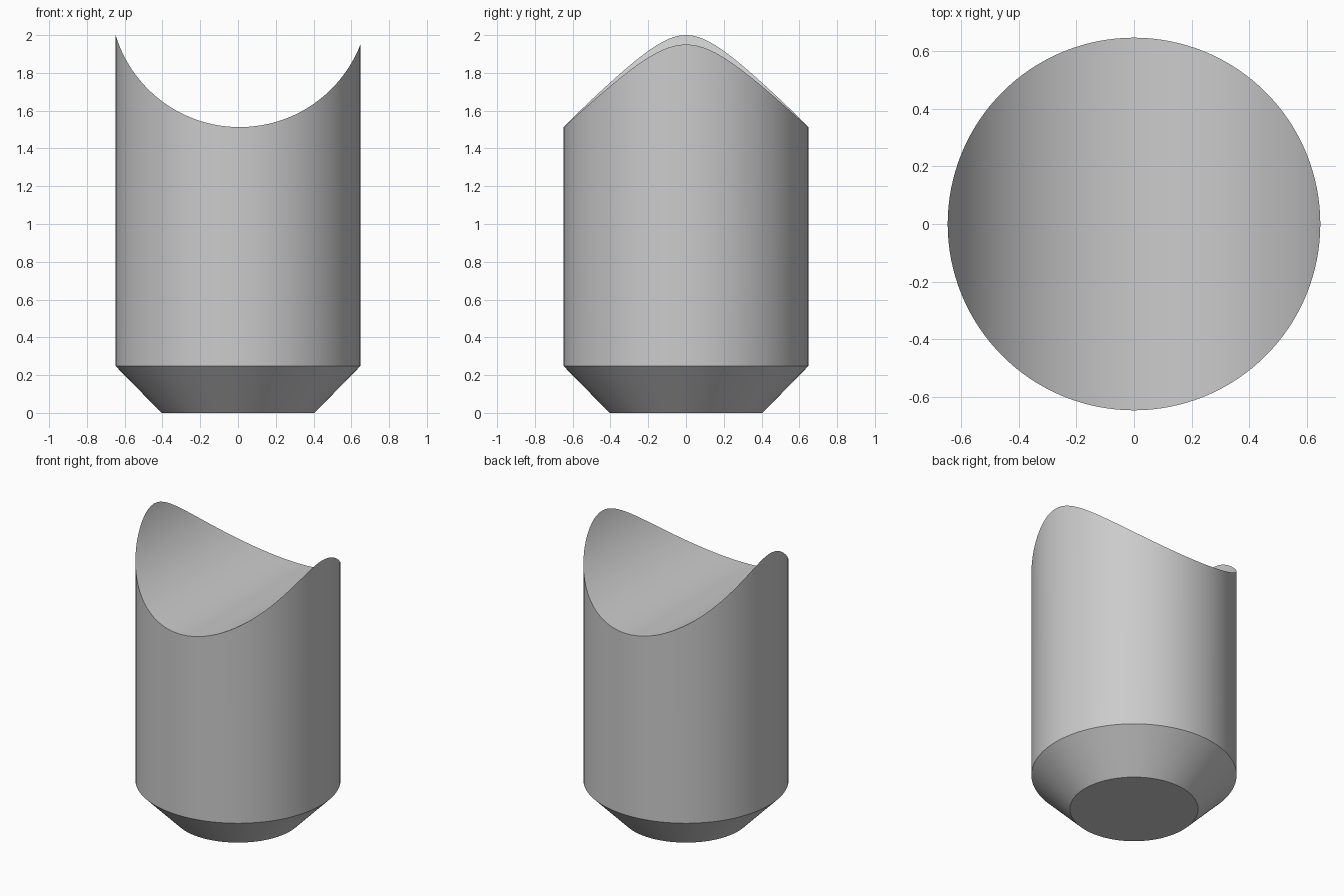
import bpy
import bmesh
from math import cos, sin, pi, sqrt, radians

cube = bpy.data.objects.get("Cube")
if cube:
    bpy.data.objects.remove(cube)

SEGMENTS = 128
RADIUS, FOOT_RADIUS, CHAMFER_TOP = 0.648, 0.405, 0.248
# Saddle: a round trough running along y
TROUGH_X, TROUGH_Z, TROUGH_RADIUS = 0.0086, 2.199, 0.686


def trough_height(x):
    return TROUGH_Z - sqrt(TROUGH_RADIUS ** 2 - (x - TROUGH_X) ** 2)


def ring(bm, radius, height):
    verts = []
    for i in range(SEGMENTS):
        a = 2 * pi * i / SEGMENTS
        x, y = radius * cos(a), radius * sin(a)
        verts.append(bm.verts.new((x, y, height(x))))
    return verts


bm = bmesh.new()
foot = ring(bm, FOOT_RADIUS, lambda x: 0)
shoulder = ring(bm, RADIUS, lambda x: CHAMFER_TOP)
rim = ring(bm, RADIUS, trough_height)

# Flat foot, chamfer and wall
bm.faces.new(foot[::-1])
for lower, upper in ((foot, shoulder), (shoulder, rim)):
    for i in range(SEGMENTS):
        j = (i + 1) % SEGMENTS
        bm.faces.new((lower[i], lower[j], upper[j], upper[i]))

# Saddle surface, in strips across the rim from front to back
half = SEGMENTS // 2
for i in range(half):
    strip = [rim[i], rim[i + 1], rim[-i - 1], rim[-i]]
    bm.faces.new(list(dict.fromkeys(strip)))

bmesh.ops.recalc_face_normals(bm, faces=bm.faces[:])
mesh = bpy.data.meshes.new("notched_post")
bm.to_mesh(mesh)
bm.free()
post = bpy.data.objects.new("notched_post", mesh)
bpy.context.collection.objects.link(post)

# Plain grey
grey = bpy.data.materials.new("light grey")
grey.use_nodes = True
colour = (0.6, 0.6, 0.6, 1)
grey.diffuse_color = colour
grey.node_tree.nodes["Principled BSDF"].inputs["Base Color"].default_value = colour
mesh.materials.append(grey)

bpy.ops.object.select_all(action="DESELECT")
post.select_set(True)
bpy.context.view_layer.objects.active = post
bpy.ops.object.shade_smooth_by_angle(angle=radians(30))
